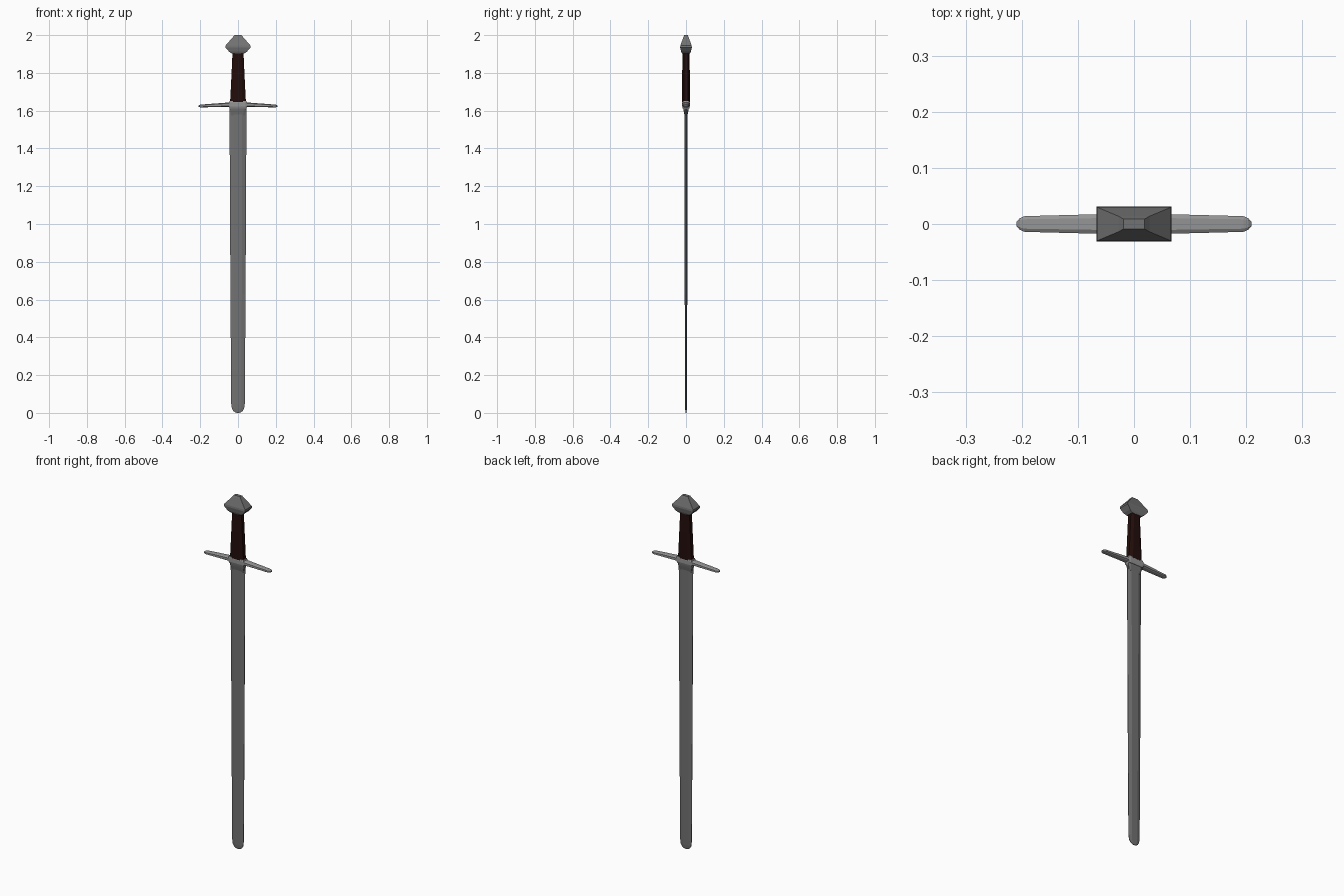
import bpy, bmesh, math

if "Cube" in bpy.data.objects:
    bpy.data.objects.remove(bpy.data.objects["Cube"])

STEEL = (0.17, 0.17, 0.17, 1)
BRIGHT = (0.30, 0.30, 0.30, 1)
LEATHER = (0.016, 0.004, 0.003, 1)


def loft(name, rings, color):
    """Skin a list of equal-length point rings and cap both ends."""
    bm = bmesh.new()
    loops = [[bm.verts.new(p) for p in ring] for ring in rings]
    n = len(loops[0])
    for a, b in zip(loops, loops[1:]):
        for i in range(n):
            j = (i + 1) % n
            bm.faces.new((a[i], a[j], b[j], b[i]))
    bm.faces.new(loops[0])
    bm.faces.new(loops[-1])
    bmesh.ops.recalc_face_normals(bm, faces=bm.faces)
    mesh = bpy.data.meshes.new(name)
    bm.to_mesh(mesh)
    bm.free()
    obj = bpy.data.objects.new(name, mesh)
    bpy.context.collection.objects.link(obj)
    mat = bpy.data.materials.new(name)
    mat.diffuse_color = color
    mat.use_nodes = True
    mat.node_tree.nodes["Principled BSDF"].inputs["Base Color"].default_value = mat.diffuse_color
    mesh.materials.append(mat)
    return obj


def rect(z, x, y):
    return [(-x, -y, z), (x, -y, z), (x, y, z), (-x, y, z)]


def octagon(z, x, y, k=0.55):
    return [(-x * k, -y, z), (x * k, -y, z), (x, -y * k, z), (x, y * k, z),
            (x * k, y, z), (-x * k, y, z), (-x, y * k, z), (-x, -y * k, z)]


def blade_ring(z, w, t, e=0.001):
    return octagon(z, w, t, 0.5)[:2] + [(w, -e, z), (w, e, z)] + \
        octagon(z, w, t, 0.5)[4:6] + [(-w, e, z), (-w, -e, z)]


# Blade: bevelled edges, slow taper, rounded tip
blade = [blade_ring(1.63, 0.045, 0.009), blade_ring(0.63, 0.040, 0.0068),
         blade_ring(0.05, 0.036, 0.005)]
for a in (30, 55, 75, 86):
    r = math.radians(a)
    blade.append(blade_ring(0.044 * (1 - math.sin(r)), 0.036 * math.cos(r) ** 0.8,
                            0.001 + 0.004 * math.cos(r)))
blade.append(blade_ring(0, 0.003, 0.001, 0.0005))
loft("blade", blade, STEEL)

# Collar where the blade meets the guard
loft("blade_collar", [octagon(1.575, 0.036, 0.008, 0.7), octagon(1.60, 0.043, 0.013, 0.7),
                      octagon(1.62, 0.045, 0.016, 0.7)], STEEL)

# Crossguard block and its drooping arms
loft("guard_block", [octagon(1.612, 0.045, 0.017, 0.85), octagon(1.622, 0.048, 0.020, 0.85),
                     octagon(1.642, 0.048, 0.020, 0.85), octagon(1.65, 0.045, 0.018, 0.85)],
     BRIGHT)
stations = [(0.04, 1.632, 0.018, 0.012), (0.195, 1.625, 0.014, 0.0075),
            (0.204, 1.6245, 0.010, 0.006), (0.209, 1.624, 0.004, 0.003)]
for side, label in ((-1, "left"), (1, "right")):
    loft("guard_arm_" + label,
         [[(side * x, p[1], zc + p[0]) for p in octagon(0, h, d, 0.6)]
          for x, zc, d, h in stations], BRIGHT)

# Leather grip, flaring towards the guard
loft("grip", [octagon(1.645, 0.042, 0.020), octagon(1.70, 0.039, 0.020),
              octagon(1.80, 0.034, 0.020), octagon(1.91, 0.029, 0.019)], LEATHER)

# Faceted pommel
loft("pommel", [rect(1.902, 0.032, 0.021), rect(1.912, 0.047, 0.026),
                rect(1.935, 0.067, 0.031), rect(1.945, 0.066, 0.030),
                rect(1.988, 0.028, 0.014), rect(2.0, 0.019, 0.009)], STEEL)
